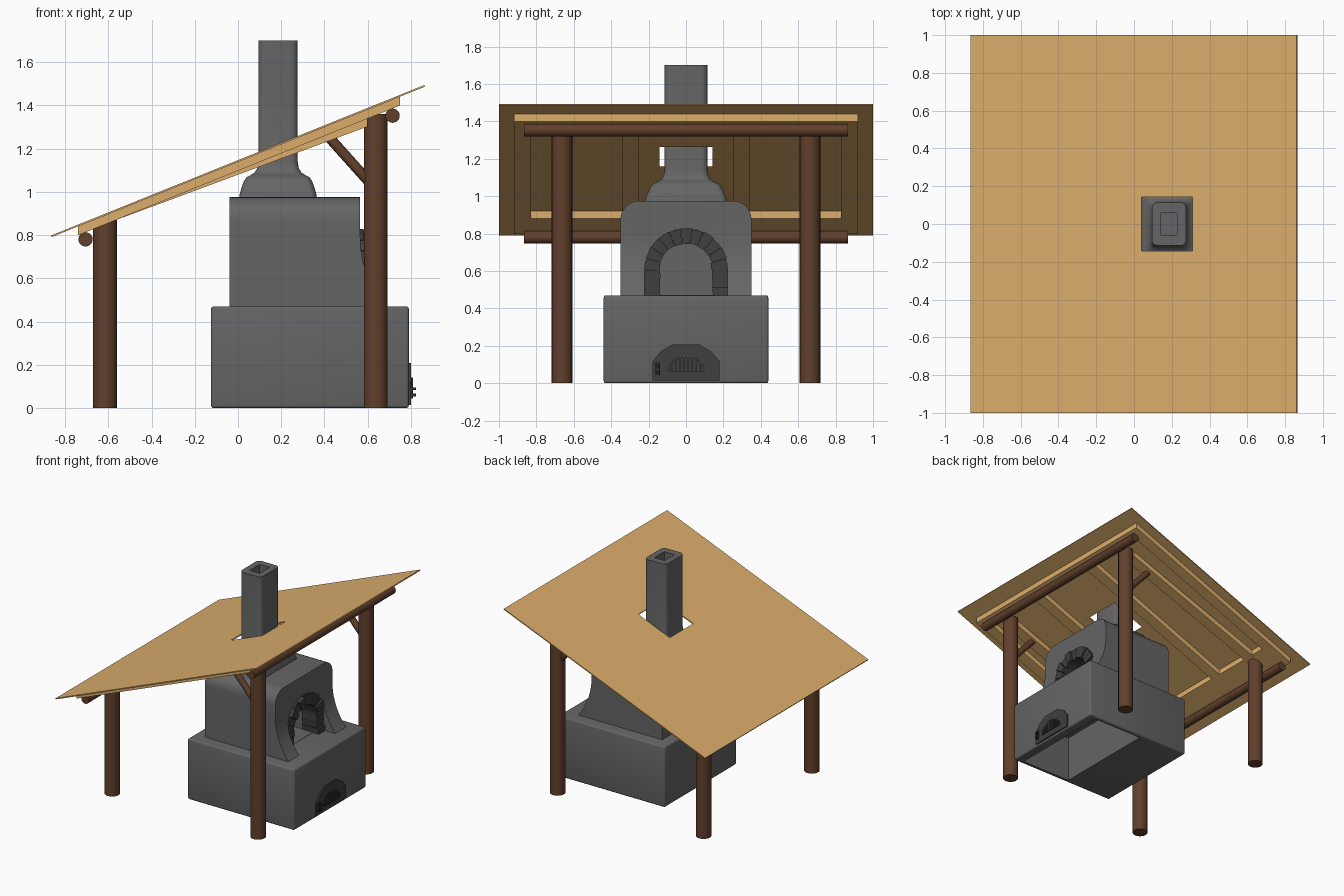
import bpy, bmesh, math, random
from mathutils import Vector

if "Cube" in bpy.data.objects:
    bpy.data.objects.remove(bpy.data.objects["Cube"])
random.seed(4)

def material(name, r, g, b):
    m = bpy.data.materials.new(name)
    m.diffuse_color = (r, g, b, 1)
    m.use_nodes = True
    m.node_tree.nodes["Principled BSDF"].inputs["Base Color"].default_value = m.diffuse_color
    return m

TAN = material("pale_wood", 0.72, 0.42, 0.15)
BROWN = material("log_wood", 0.12, 0.05, 0.025)
GREY = material("plaster", 0.13, 0.13, 0.13)
DARK = material("dark_stone", 0.05, 0.05, 0.05)
BLACK = material("iron", 0.025, 0.025, 0.025)

def build(name, verts, faces, mat, smooth=False):
    bm = bmesh.new()
    vs = [bm.verts.new(v) for v in verts]
    for f in faces:
        bm.faces.new([vs[i] for i in f])
    bmesh.ops.recalc_face_normals(bm, faces=bm.faces)
    me = bpy.data.meshes.new(name)
    bm.to_mesh(me)
    bm.free()
    ob = bpy.data.objects.new(name, me)
    bpy.context.collection.objects.link(ob)
    me.materials.append(mat)
    if smooth:
        finish(ob)
    return ob

def activate(ob):
    bpy.ops.object.select_all(action='DESELECT')
    ob.select_set(True)
    bpy.context.view_layer.objects.active = ob

def finish(ob):
    activate(ob)
    bpy.ops.object.shade_smooth_by_angle(angle=math.radians(40))

def loft(name, rings, mat, smooth=False):
    n = len(rings[0])
    verts = [p for r in rings for p in r]
    faces = [(k*n+i, k*n+(i+1) % n, (k+1)*n+(i+1) % n, (k+1)*n+i)
             for k in range(len(rings)-1) for i in range(n)]
    faces += [tuple(range(n)), tuple(range(len(verts)-n, len(verts)))]
    return build(name, verts, faces, mat, smooth)

def extrude_x(name, outline, x0, x1, mat):
    return loft(name, [[(x, y, z) for y, z in outline] for x in (x0, x1)], mat)

def box(name, x0, x1, y0, y1, z0, z1, mat, bevel=0):
    ob = extrude_x(name, [(y0, z0), (y1, z0), (y1, z1), (y0, z1)], x0, x1, mat)
    if bevel:
        m = ob.modifiers.new("bevel", 'BEVEL')
        m.width, m.segments = bevel, 3
        activate(ob)
        bpy.ops.object.modifier_apply(modifier=m.name)
        finish(ob)
    return ob

def log(name, a, b, r):
    a, b = Vector(a), Vector(b)
    bpy.ops.mesh.primitive_cylinder_add(vertices=24, radius=r, depth=(b-a).length, location=(a+b)/2)
    ob = bpy.context.object
    ob.name = name
    ob.rotation_euler = (b-a).to_track_quat('Z', 'Y').to_euler()
    ob.data.materials.append(BROWN)
    finish(ob)

def cut(ob, cutter):
    m = ob.modifiers.new("cut", 'BOOLEAN')
    m.operation, m.solver, m.object = 'DIFFERENCE', 'EXACT', cutter
    activate(ob)
    bpy.ops.object.modifier_apply(modifier=m.name)
    bpy.data.objects.remove(cutter)

def arch(r, spring, base, n=14):
    return [(r, base)] + [(r*math.cos(math.pi*i/n), spring + r*math.sin(math.pi*i/n))
                          for i in range(n+1)] + [(-r, base)]

# Sloped roof sheet with an opening for the chimney
def roof_z(x):
    return 1.142 + 0.403*x

xs, ys = [-0.863, 0.04, 0.31, 0.863], [-1, -0.143, 0.143, 1]
cells = [(i, j) for i in range(3) for j in range(3) if (i, j) != (1, 1)]
roof = build("roof_sheet", [(x, y, roof_z(x)) for x in xs for y in ys],
             [(i*4+j, i*4+j+4, i*4+j+5, i*4+j+1) for i, j in cells], TAN)
sol = roof.modifiers.new("thickness", 'SOLIDIFY')
sol.thickness, sol.offset = 0.008, 0

# Roof framing: bars that follow the slope, with plumb-cut ends
def roof_bar(name, x0, x1, y0, y1, d0=0.003, d1=0.003, depth=0.042):
    rings = [[(x, y0, roof_z(x)-d), (x, y1, roof_z(x)-d), (x, y1, roof_z(x)-d-depth),
              (x, y0, roof_z(x)-d-depth)] for x, d in ((x0, d0), (x1, d1))]
    loft(name, rings, TAN)

roof_bar("low_frame_bar", -0.74, -0.54, -0.83, 0.83)
roof_bar("high_frame_bar", 0.66, 0.75, -0.83, 0.83)
for s, side in ((-1, "front"), (1, "back")):
    for name, c, x0, x1, d1 in (("edge_rafter", 0.875, -0.74, 0.75, 0.003),
                                ("post_rafter", 0.67, -0.57, 0.60, 0.04),
                                ("inner_rafter", 0.295, -0.57, 0.66, 0.003)):
        roof_bar(f"{side}_{name}", x0, x1, s*c-0.045, s*c+0.045, 0.003, d1)
    # Log posts and braces
    y = s*0.663
    log(f"{side}_low_post", (-0.615, y, 0), (-0.615, y, 0.87), 0.055)
    log(f"{side}_high_post", (0.637, y, 0), (0.637, y, 1.36), 0.055)
    log(f"{side}_brace", (0.405, y, 1.27), (0.62, y, 1.03), 0.024)
log("low_beam", (-0.705, -0.865, 0.78), (-0.705, 0.865, 0.78), 0.033)
log("high_beam", (0.715, -0.865, 1.352), (0.715, 0.865, 1.352), 0.033)

# Base block, hollow underneath at the fire side
base = box("oven_base", -0.125, 0.79, -0.44, 0.44, 0, 0.47, GREY, 0.012)
cut(base, box("base_cutter", 0.29, 0.72, -0.41, 0.41, -0.1, 0.36, BLACK))

# Oven body: rounded shoulders, face flaring outwards at its foot
rows = [(0.35, z) for z in (0.46, 0.5, 0.54, 0.58, 0.63, 0.68, 0.74, 0.8)]
rows += [(0.25 + 0.1*math.cos(a), 0.875 + 0.1*math.sin(a))
         for a in (math.pi/2*i/8 for i in range(9))]
n = len(rows)
verts, faces = [], []
for y, z in rows:
    xf = 0.565 + 0.12*max(0, (0.78-z)/0.32)**2
    verts += [(-0.04, -y, z), (xf, -y, z), (xf, y, z), (-0.04, y, z)]
for k in range(n-1):
    faces += [(4*k+i, 4*k+(i+1) % 4, 4*k+4+(i+1) % 4, 4*k+4+i) for i in range(4)]
faces += [(0, 1, 2, 3), (4*n-4, 4*n-3, 4*n-2, 4*n-1)]
body = build("oven_body", verts, faces, GREY)
cut(body, extrude_x("niche_cutter", arch(0.222, 0.605, 0.4), 0.54, 0.9, GREY))
cut(body, extrude_x("chamber_cutter", arch(0.15, 0.6, 0.472), 0.08, 0.9, GREY))
finish(body)

# Stone arch round the oven mouth
def stone(name, quad):
    extrude_x(name, quad, 0.45, 0.585 + random.uniform(-0.012, 0.012), DARK)

for s in (-1, 1):
    for k in range(3):
        z0 = 0.468 + k*0.046
        j = random.uniform(-0.006, 0.006)
        stone("jamb_stone", [(s*(0.14+j), z0), (s*0.225, z0), (s*(0.222+j), z0+0.045), (s*0.14, z0+0.045)])
for k in range(11):
    a0, a1 = math.pi*k/11, math.pi*(k+0.97)/11
    ri, ro = 0.14 + random.uniform(-0.005, 0.005), 0.225 + random.uniform(-0.004, 0.004)
    stone("arch_stone", [(r*math.cos(a), 0.605 + r*math.sin(a))
                         for r, a in ((ri, a0), (ro, a0), (ro, a1), (ri, a1))])

# Hood and chimney: lofted rounded rectangles with a flue
def rounded(hx, hy, z, r):
    pts = []
    for q, (sx, sy) in enumerate(((1, 1), (-1, 1), (-1, -1), (1, -1))):
        for i in range(6):
            a = math.pi/2*(q + i/5)
            pts.append((0.185 + sx*(hx-r) + r*math.cos(a), sy*(hy-r) + r*math.sin(a), z))
    return pts

hood = [(0.18, 0.22, 0.965), (0.177, 0.216, 0.99), (0.167, 0.202, 1.025), (0.157, 0.19, 1.05),
        (0.145, 0.175, 1.068), (0.125, 0.15, 1.078), (0.107, 0.132, 1.09), (0.096, 0.12, 1.11),
        (0.091, 0.115, 1.14), (0.091, 0.115, 1.70)]
rings = [rounded(hx, hy, z, 0.032) for hx, hy, z in hood]
rings += [rounded(0.043, 0.06, 1.70, 0.002), rounded(0.043, 0.06, 1.2, 0.002)]
loft("hood_and_chimney", rings, GREY, True)

# Ash door with grate and latch
half = [(0.18, 0.015), (0.18, 0.115), (0.135, 0.17), (0.07, 0.208)]
extrude_x("ash_door", half + [(-y, z) for y, z in reversed(half)], 0.78, 0.8, DARK)
extrude_x("grate_back", [(0.1, 0.06), (0.1, 0.085), (0.055, 0.135), (-0.055, 0.135),
                         (-0.1, 0.085), (-0.1, 0.06)], 0.79, 0.803, BLACK)
for k in range(9):
    y = -0.088 + k*0.022
    box("grate_bar", 0.8, 0.81, y-0.006, y+0.006, 0.06, 0.14 - 0.045*(abs(y)/0.09)**2, DARK)
box("latch_plate", 0.8, 0.81, -0.162, -0.138, 0.045, 0.11, BLACK)
for z in (0.06, 0.09):
    box("latch_lug", 0.805, 0.823, -0.158, -0.142, z-0.006, z+0.006, BLACK)
